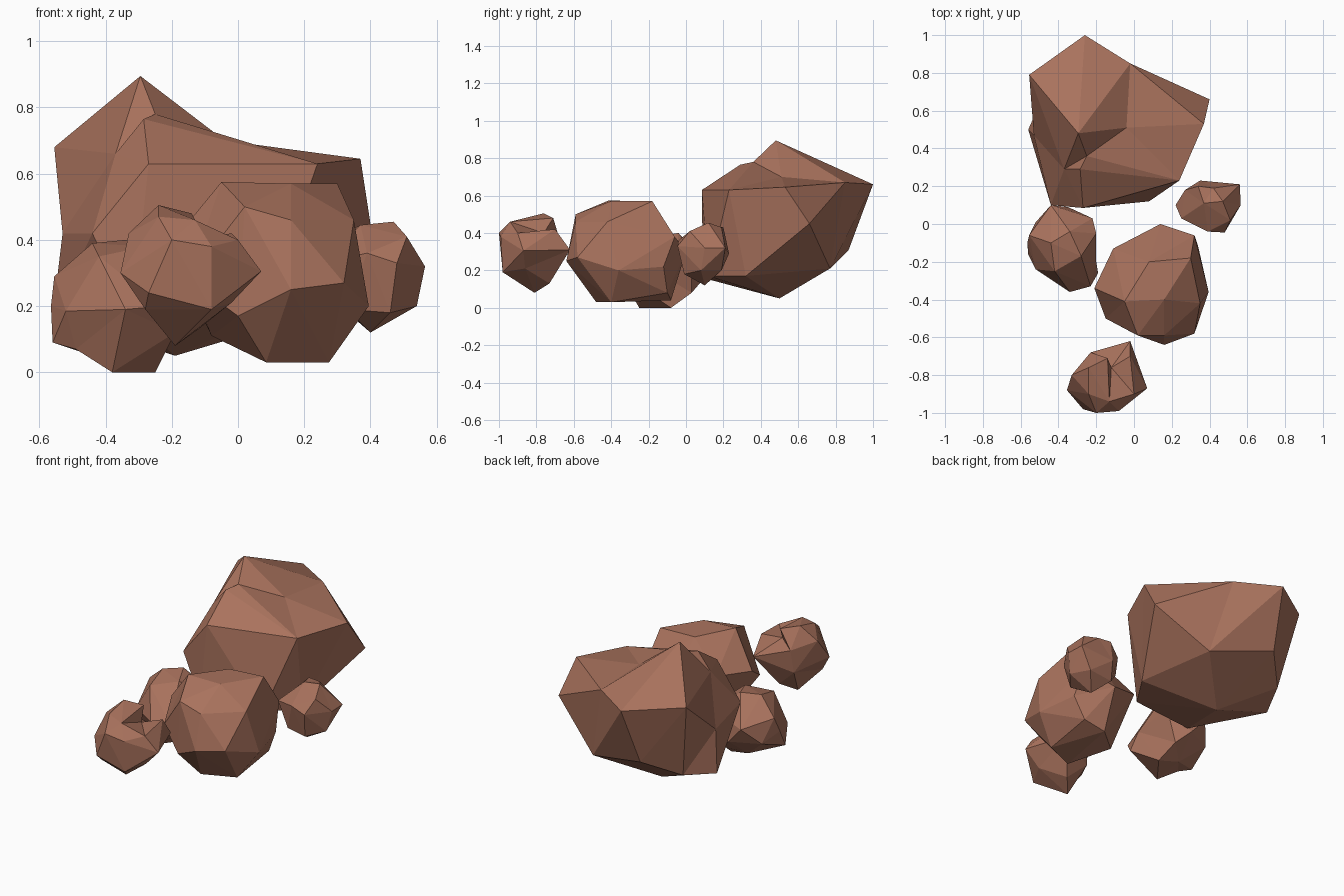
import bpy, bmesh
from mathutils import Vector

clay = bpy.data.materials.new("clay_stone")
clay.diffuse_color = (0.40, 0.17, 0.11, 1)


def rock(name, centre, corners):
    """Faceted boulder: corners are joined as seen from the centre, so dents are kept."""
    c = Vector(centre)
    bm = bmesh.new()
    places = {}
    for p in corners:
        p = Vector(p)
        places[bm.verts.new((p - c).normalized())] = p
    bmesh.ops.convex_hull(bm, input=bm.verts[:])
    for v in bm.verts:
        v.co = places[v]
    bmesh.ops.recalc_face_normals(bm, faces=bm.faces[:])
    mesh = bpy.data.meshes.new(name)
    bm.to_mesh(mesh)
    bm.free()
    mesh.materials.append(clay)
    obj = bpy.data.objects.new(name, mesh)
    bpy.context.collection.objects.link(obj)
    return obj


# large boulder at the back: peak and ridges, rim, waist, underside
rock("large_boulder", (-0.1, 0.5, 0.42), [
    (-.295, .48, .895), (-.25, .36, .78), (-.04, .51, .70), (-.26, 1.0, .66),
    (-.285, .29, .765), (-.37, .29, .66),
    (-.555, .79, .68), (-.02, .85, .67), (.37, .53, .645), (.24, .23, .63),
    (-.27, .085, .63), (-.44, .10, .42), (.40, .66, .45), (-.53, .47, .42),
    (-.56, .50, .17), (-.47, .70, .21), (-.30, .87, .31), (.09, .77, .21),
    (-.19, .50, .05), (-.32, .09, .16), (.08, .12, .17), (.21, .32, .17)])

# middle boulder
rock("middle_boulder", (.12, -.32, .3), [
    (-.05, -.41, .575), (.30, -.18, .57), (.08, -.20, .565), (.16, -.40, .57),
    (.02, -.59, .50), (.16, -.59, .46), (.35, -.42, .46), (.16, -.64, .25),
    (.32, -.58, .27), (.395, -.36, .20), (0, -.58, .17), (-.15, -.50, .28),
    (-.21, -.34, .38), (-.11, -.13, .40), (.14, 0, .30), (.32, -.06, .38),
    (.34, -.12, .22), (-.08, -.30, .11), (.085, -.48, .03), (.275, -.40, .03),
    (.15, -.08, .04), (.28, -.10, .08)])

# left stone
rock("left_stone", (-.37, -.13, .21), [
    (-.44, .10, .25), (-.35, .09, .15), (-.22, .03, .28), (-.20, -.05, .31),
    (-.20, -.20, .22), (-.19, -.26, .12), (-.23, -.33, .20), (-.34, -.36, .19),
    (-.52, -.24, .185), (-.565, -.10, .20), (-.56, -.16, .09), (-.555, -.06, .29),
    (-.42, -.25, .35), (-.44, -.10, .39), (-.34, -.04, .40), (-.28, -.17, .38),
    (-.49, -.20, .07), (-.38, -.25, 0), (-.25, -.08, 0), (-.38, -.06, .03),
    (-.28, .03, .08), (-.52, .01, .15)])

# front stone, with a notch at its back top
rock("front_stone", (-.16, -.84, .29), [
    (-.24, -.76, .505), (-.14, -.71, .48), (-.12, -.76, .40), (-.02, -.70, .42),
    (-.02, -.62, .31), (.07, -.87, .305), (0, -.90, .40), (-.13, -.94, .46),
    (-.08, -.99, .38), (-.20, -1.0, .40), (-.27, -.98, .24), (-.08, -.98, .19),
    (-.355, -.88, .30), (-.33, -.80, .42), (-.23, -.68, .38), (-.24, -.70, .24),
    (-.28, -.92, .19), (-.19, -.81, .08), (-.12, -.73, .13), (-.02, -.86, .21),
    (-.24, -.90, .47)])

# right stone
rock("right_stone", (.41, .09, .29), [
    (.37, .11, .445), (.47, .12, .455), (.34, .20, .43), (.42, .19, .43),
    (.56, .21, .32), (.51, .02, .41), (.565, .10, .32), (.48, -.045, .33),
    (.39, -.04, .36), (.25, .03, .33), (.22, .10, .30), (.27, .18, .36),
    (.35, .23, .29), (.54, .08, .20), (.46, -.01, .18), (.33, .01, .19),
    (.40, .10, .12), (.32, .18, .19), (.48, .19, .20)])
